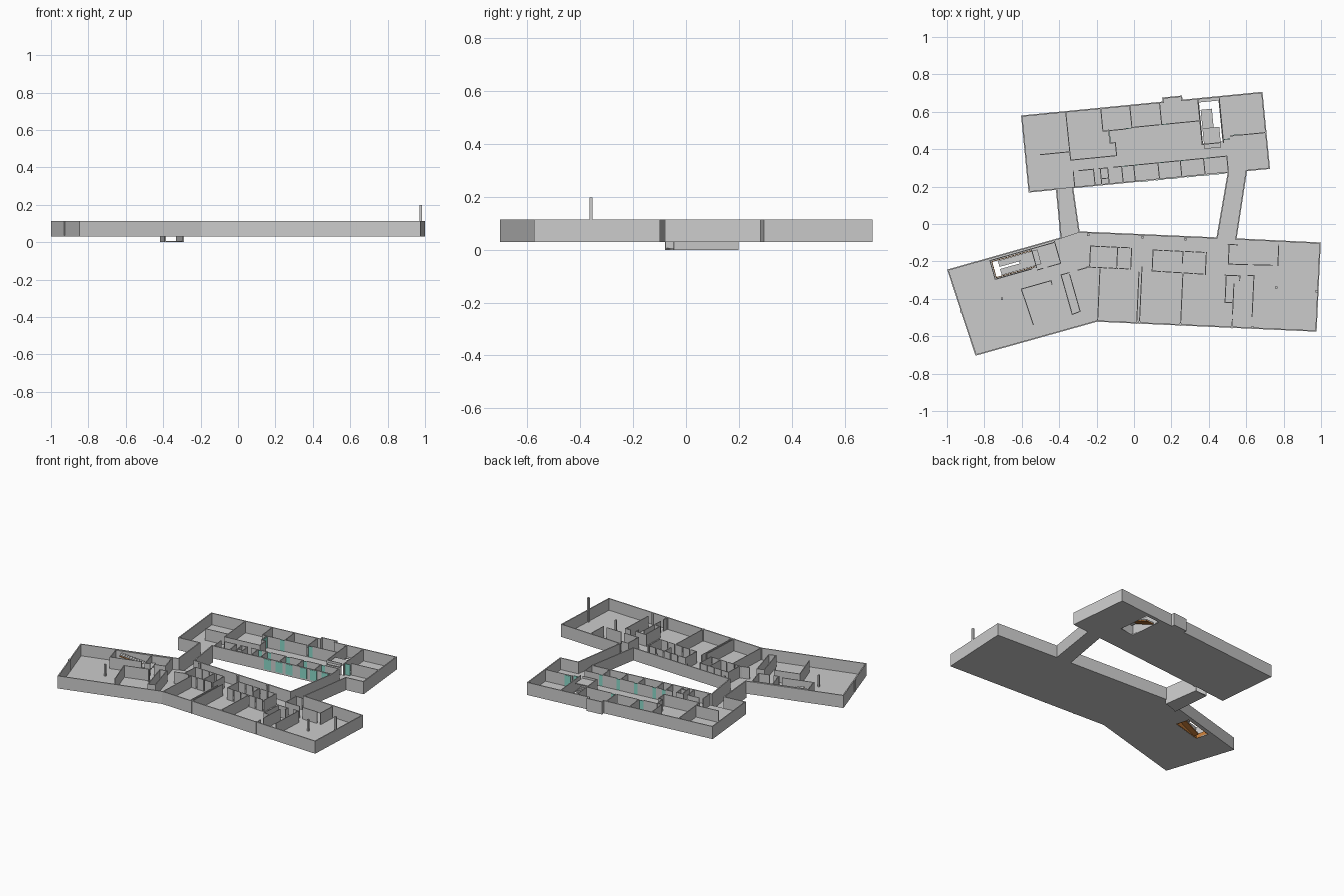
import bpy, bmesh, math
from mathutils import Vector, Matrix

if "Cube" in bpy.data.objects:
    bpy.data.objects.remove(bpy.data.objects["Cube"])

Z0, ZF, Z1 = 0.03, 0.036, 0.114      # slab underside, floor level, wall top
T_OUT, T_IN = 0.007, 0.005


def material(name, col):
    m = bpy.data.materials.new(name)
    m.diffuse_color = (*col, 1)
    m.use_nodes = True
    m.node_tree.nodes["Principled BSDF"].inputs["Base Color"].default_value = m.diffuse_color
    return m


TEAL = material("teal_glass", (0.25, 0.68, 0.58))
BROWN = material("brown_stair", (0.55, 0.2, 0.04))


def frame(ox, oy, deg):
    """Local plan axes of a wing: u along its length, v toward its south side."""
    c, s = math.cos(math.radians(deg)), math.sin(math.radians(deg))
    return lambda u, v: Vector((ox + u * c + v * s, oy + u * s - v * c))


N = frame(-0.600, 0.577, 5.6)
E = frame(-0.294, -0.043, -2.6)
W = frame(-0.995, -0.246, 15.8)


def box_between(bm, a, b, t, z0, z1, ext=0.5):
    d = b - a
    m = (Matrix.Translation(((a.x + b.x) / 2, (a.y + b.y) / 2, (z0 + z1) / 2))
         @ Matrix.Rotation(math.atan2(d.y, d.x), 4, 'Z')
         @ Matrix.Diagonal((d.length + 2 * ext * t, t, z1 - z0, 1)))
    bmesh.ops.create_cube(bm, size=1, matrix=m)


def finish(bm, name, mat=None):
    me = bpy.data.meshes.new(name)
    bm.to_mesh(me)
    bm.free()
    ob = bpy.data.objects.new(name, me)
    bpy.context.collection.objects.link(ob)
    if mat:
        me.materials.append(mat)
    return ob


def walls(name, segs, t, z0=Z0, z1=Z1, mat=None):
    bm = bmesh.new()
    for a, b in segs:
        box_between(bm, a, b, t, z0, z1)
    return finish(bm, name, mat)


def path(pts):
    return list(zip(pts[:-1], pts[1:]))


def rect(f, u0, v0, u1, v1):
    return [f(u0, v0), f(u1, v0), f(u1, v1), f(u0, v1)]


def local(f, rows):
    return [(f(a, b), f(c, d)) for a, b, c, d in rows]


def dashed(f, u0, v0, u1, v1, n):
    """Partition broken by doorways."""
    a, d = f(u0, v0), f(u1, v1) - f(u0, v0)
    return [(a + d * (i / n), a + d * ((i + 0.78) / n)) for i in range(n)]


def slab(name, loops, z0, z1):
    """Flat floor plate; the second loop is an opening."""
    cu = bpy.data.curves.new(name, 'CURVE')
    cu.dimensions, cu.fill_mode, cu.extrude = '2D', 'BOTH', (z1 - z0) / 2
    for pts in loops:
        sp = cu.splines.new('POLY')
        sp.points.add(len(pts) - 1)
        for p, q in zip(sp.points, pts):
            p.co = (q.x, q.y, 0, 1)
        sp.use_cyclic_u = True
    tmp = bpy.data.objects.new(name, cu)
    bpy.context.collection.objects.link(tmp)
    tmp.location.z = (z0 + z1) / 2
    bpy.ops.object.select_all(action='DESELECT')
    tmp.select_set(True)
    bpy.context.view_layer.objects.active = tmp
    bpy.ops.object.convert(target='MESH')


def stair(name, a, b, width, z0, z1, n=10):
    """Grey treads over a brown sloping soffit."""
    bm = bmesh.new()
    d, h = (b - a) / n, (z1 - z0) / n
    for i in range(n):
        box_between(bm, a + d * i, a + d * (i + 1), width, z0 + h * i, z0 + h * (i + 1), 0)
    finish(bm, name + "_treads")
    bm = bmesh.new()
    side = Vector((-d.y, d.x)).normalized() * width / 2
    for p, z in ((a, z0), (b, z1 - h)):
        for s in (-1, 1):
            for dz in (0, -0.006):
                bm.verts.new((*(p + side * s), z + dz))
    bmesh.ops.convex_hull(bm, input=bm.verts[:])
    finish(bm, name + "_soffit", BROWN)


# Plan outlines
cwl, cwr = Vector((-0.39, -0.075)), Vector((-0.294, -0.043))
cel, cer = Vector((0.444, -0.075)), Vector((0.545, -0.08))
nwl, nwr, nel, ner = [N(u, 0.407) for u in (0.147, 0.233, 1.07, 1.167)]
north_out = [ner, N(1.29, 0.407), N(1.29, 0), N(0.86, 0), N(0.86, -0.022), N(0.76, -0.022),
             N(0.76, 0), N(0, 0), N(0, 0.407), nwl]
south_out = [cwl] + [Vector(p) for p in ((-0.995, -0.246), (-0.845, -0.70), (-0.198, -0.519),
                                         (0.973, -0.572), (0.995, -0.102))] + [cer]

# Floors with stair openings
slab("north_floor", [north_out + [nwr, nel], rect(N, 0.95, 0.02, 1.055, 0.24)], Z0, ZF)
slab("south_floor", [south_out + [cel, cwr], rect(W, 0.24, 0.02, 0.455, 0.112)], Z0, ZF)
slab("east_link_floor", [[cel, cer, ner, nel]], Z0, ZF)
slab("west_link_floor", [[cwl, cwr, nwr, nwl]], 0.0, 0.006)

# Outer walls
walls("north_outer_wall", path(north_out) + [(nwr, nel)], T_OUT)
walls("south_outer_wall", path(south_out) + [(cwr, cel)], T_OUT)
walls("east_link_walls", [(cel, nel), (cer, ner)], T_OUT)
walls("west_link_walls", [(cwl, nwl), (cwr, nwr)], T_OUT, z0=0.0)

# North wing partitions and the row of small offices
rows = [(.236, 0, .237, .26), (.08, .215, .236, .215), (.237, .26, .484, .26),
        (.484, .26, .484, .19), (.484, .19, .455, .19), (.455, .19, .455, .12),
        (.424, 0, .424, .123), (.424, .123, .545, .123), (.58, 0, .58, .118),
        (.58, .118, .73, .118), (.74, 0, .74, .118), (.775, .118, .945, .118),
        (.945, 0, .945, .245), (1.06, 0, 1.06, .245), (.945, .245, 1.04, .245),
        (1.1, .215, 1.285, .215), (.245, .32, .245, .405)]
office = [.245, .354, .43, .505, .57, .70, .82, .945, 1.07]
for a, b in zip(office[:-1], office[1:]):
    rows += [(b, .32, b, .405), (a + .03, .32, b, .32)]
rows += [(.39, .375, .43, .375), (.39, .32, .39, .405)]
walls("north_partitions", local(N, rows), T_IN)

# Teal glazing: office doors, room doors and courtyard windows
doors = [(u + .004, .32, u + .026, .32) for u in office[3:-1]]
doors += [(.55, .121, .576, .121), (.744, .118, .771, .118), (1.064, .23, 1.095, .23),
          (.458, .123, .458, .18), (1.11, .212, 1.15, .212)]
walls("glass_doors", local(N, doors), 0.004, ZF, Z1 - 0.004, TEAL)
wins = [(u, .411, u + .045, .411) for u in (.6, .68, .75, .85, .92, 1.0)]
walls("courtyard_windows", local(N, wins), 0.003, ZF + .005, Z1 - .004, TEAL)

# South-east wing partitions
rows = [(.121, .193, .121, .47), (.065, .072, .065, .18), (.285, .075, .285, .185),
        (.21, .075, .21, .185), (.40, .078, .40, .19), (.685, .078, .685, .195),
        (.56, .078, .56, .14), (.33, .2, .33, .475), (.345, .17, .345, .475),
        (.565, .2, .565, .475), (.805, .03, .805, .135), (1.07, .02, 1.07, .13),
        (.80, .03, .85, .03), (.797, .195, .797, .34), (.797, .34, .84, .34),
        (.84, .24, .84, .40), (.84, .43, .84, .475), (.79, .195, .87, .195),
        (.87, .195, .87, .22), (.945, .19, .945, .41), (.91, .19, .945, .19)]
segs = local(E, rows)
for u0, u1, v0, v1, n in ((.07, .285, .072, .072, 4), (.05, .285, .185, .185, 4),
                          (.405, .685, .078, .078, 5), (.40, .685, .19, .195, 5),
                          (.805, 1.07, .135, .13, 2)):
    segs += dashed(E, u0, v0, u1, v1, n)
walls("south_east_partitions", segs, T_IN)

# South-west wing partitions and stair core
rows = [(.23, .013, .59, .013), (.23, .013, .23, .117), (.46, .013, .46, .117),
        (.23, .117, .43, .117), (.59, .005, .59, .13), (.52, .13, .59, .13),
        (.46, .13, .49, .13), (.35, .205, .36, .405), (.35, .205, .515, .205),
        (.515, .205, .515, .225), (.575, .19, .575, .41), (.62, .2, .62, .405),
        (.575, .41, .62, .405), (.575, .19, .62, .19), (.67, .19, .73, .19)]
walls("south_west_partitions", local(W, rows), T_IN)
well = rect(W, .238, .021, .452, .109)
walls("stair_well_lining", path(well + well[:1]), 0.004, Z0, 0.06, BROWN)

# Stairs
stair("west_stair_lower", W(.27, .088), W(.42, .088), .034, ZF, 0.07)
stair("west_stair_upper", W(.42, .042), W(.27, .042), .034, 0.07, 0.105)
walls("west_stair_landing", [(W(.42, .065), W(.45, .065))], .08, 0.064, 0.07)
stair("north_stair", N(.985, .06), N(.985, .2), .06, ZF, 0.1)
walls("north_stair_landing", [(N(1.0, .205), N(1.0, .225))], .09, 0.094, 0.1)

# Free-standing columns, wall piers and the tall mast
cols = bmesh.new()
for x, y, z in ((.76, -.34, Z1), (-.706, -.40, Z1), (.977, -.36, 0.198)):
    box_between(cols, Vector((x - .006, y)), Vector((x + .006, y)), .012, ZF, z, 0)
for f, u, v in ((E, .05, .012), (E, .34, .012), (E, .57, .012), (E, .345, .468),
                (E, .565, .468), (E, .84, .468), (E, .95, .468), (W, .008, .23)):
    p = f(u, v)
    box_between(cols, p - Vector((.006, 0)), p + Vector((.006, 0)), .014, ZF, Z1, 0)
finish(cols, "columns")
